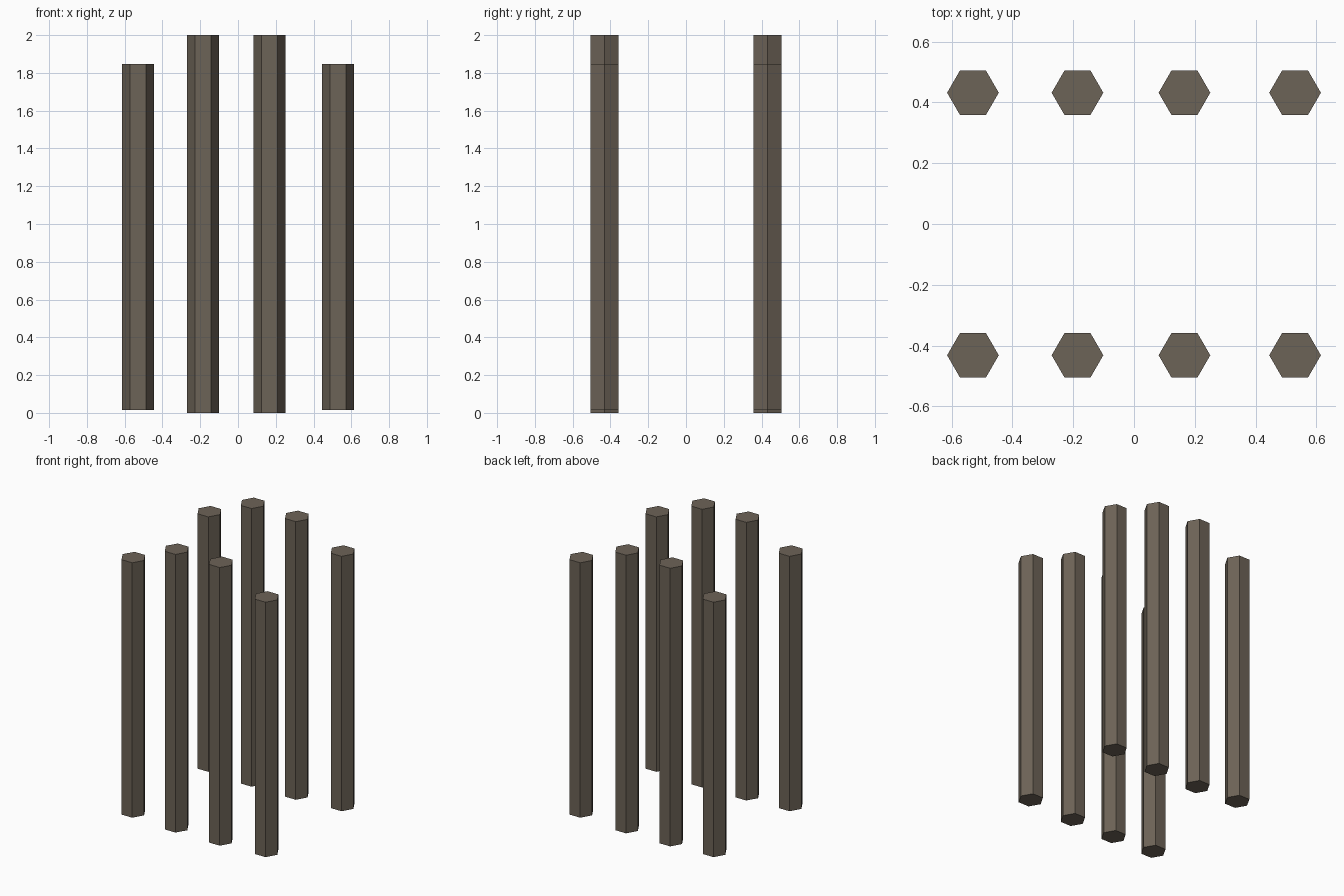
import bpy
import math

if "Cube" in bpy.data.objects:
    bpy.data.objects.remove(bpy.data.objects["Cube"])

stone = bpy.data.materials.new("dark brown stone")
stone.diffuse_color = (0.152, 0.125, 0.095, 1.0)
stone.use_nodes = True
stone.node_tree.nodes["Principled BSDF"].inputs["Base Color"].default_value = stone.diffuse_color

RADIUS = 0.085
ROW_Y = 0.432


def hex_column(name, x, y, z0, z1):
    """Flat-sided hexagonal column with corners pointing along x."""
    bpy.ops.mesh.primitive_cylinder_add(
        vertices=6, radius=RADIUS, depth=z1 - z0, location=(x, y, (z0 + z1) / 2))
    ob = bpy.context.object
    ob.name = name
    # the primitive's first corner lies on +y, so turn it onto x
    ob.rotation_euler.z = math.radians(90)
    ob.data.materials.append(stone)


# Four columns per row: shorter outer ones, taller inner ones
columns = [
    ("outer_left", -0.530, 0.015, 1.848),
    ("inner_left", -0.186, 0.0, 2.0),
    ("inner_right", 0.166, 0.0, 2.0),
    ("outer_right", 0.530, 0.015, 1.848),
]
for row, y in (("front", -ROW_Y), ("back", ROW_Y)):
    for label, x, z0, z1 in columns:
        hex_column(f"{row}_{label}_column", x, y, z0, z1)
